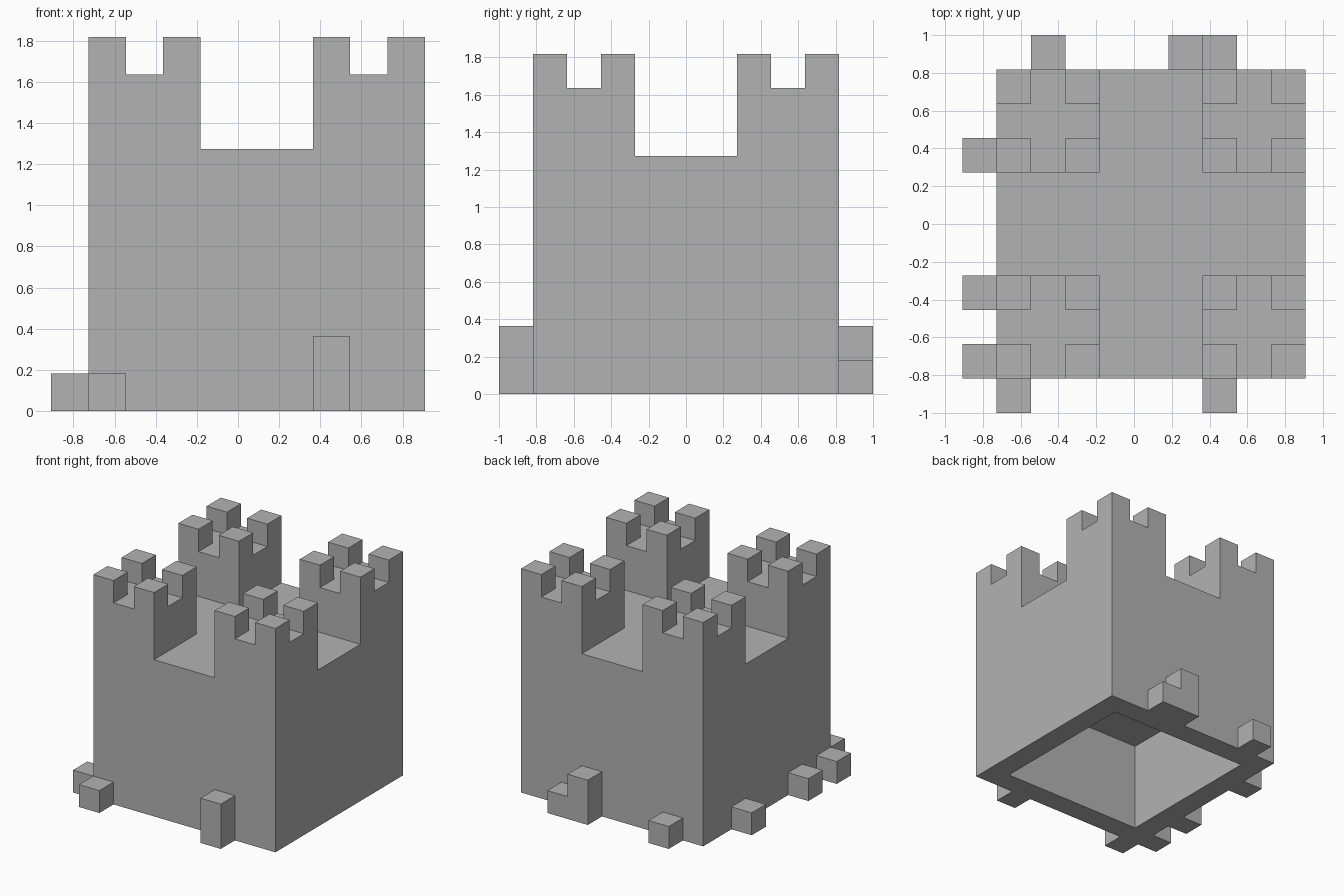
import bpy
import bmesh
import math
from itertools import product
from mathutils import Vector

cube = bpy.data.objects.get("Cube")
if cube:
    bpy.data.objects.remove(cube, do_unlink=True)

UNIT = 2 / 11                      # edge of one building block
ORIGIN = Vector((-5, -5.5, 0))     # block grid corner, in blocks


def block(x, y, z, sx, sy, sz):
    """Set of grid cells filled by a box."""
    return set(product(range(x, x + sx), range(y, y + sy), range(z, z + sz)))


# Square keep, hollow underneath
cells = block(1, 1, 0, 9, 9, 7) - block(2, 2, 0, 7, 7, 4)

# Corner towers, each with four corner merlons
for tx, ty in product((1, 7), repeat=2):
    cells |= block(tx, ty, 7, 3, 3, 2)
    for mx, my in product((0, 2), repeat=2):
        cells |= block(tx + mx, ty + my, 9, 1, 1, 1)

# Loose footing blocks: front, right side, back
for x, y, height in ((1, 0, 1), (7, 0, 2),
                     (0, 1, 1), (0, 3, 1), (0, 7, 1),
                     (2, 10, 1), (6, 10, 2), (7, 10, 1)):
    cells |= block(x, y, 0, 1, 1, height)

# Skin: one square wherever a filled cell meets empty space
bm = bmesh.new()
for cell in sorted(cells):
    for axis, side in product(range(3), (-1, 1)):
        neighbour = list(cell)
        neighbour[axis] += side
        if tuple(neighbour) in cells:
            continue
        normal, u = Vector(), Vector()
        normal[axis] = side / 2
        u[(axis + 1) % 3] = 0.5
        v = normal.cross(u) * 2
        centre = Vector(cell) + Vector((0.5, 0.5, 0.5)) + ORIGIN + normal
        corners = (-u - v, u - v, u + v, -u + v)
        bm.faces.new([bm.verts.new((centre + c) * UNIT) for c in corners])

# Weld and merge the coplanar squares into clean flat faces
bmesh.ops.remove_doubles(bm, verts=bm.verts, dist=UNIT / 100)
bmesh.ops.dissolve_limit(bm, angle_limit=math.radians(1),
                         verts=bm.verts, edges=bm.edges)
bmesh.ops.triangulate(bm, faces=[f for f in bm.faces if len(f.verts) > 4])
bmesh.ops.recalc_face_normals(bm, faces=bm.faces)

mesh = bpy.data.meshes.new("castle_keep")
bm.to_mesh(mesh)
bm.free()
castle = bpy.data.objects.new("castle_keep", mesh)
bpy.context.collection.objects.link(castle)

# Plain grey stone
stone = bpy.data.materials.new("grey_stone")
stone.use_nodes = True
colour = (0.45, 0.45, 0.45, 1)
stone.diffuse_color = colour
stone.node_tree.nodes["Principled BSDF"].inputs["Base Color"].default_value = colour
mesh.materials.append(stone)
